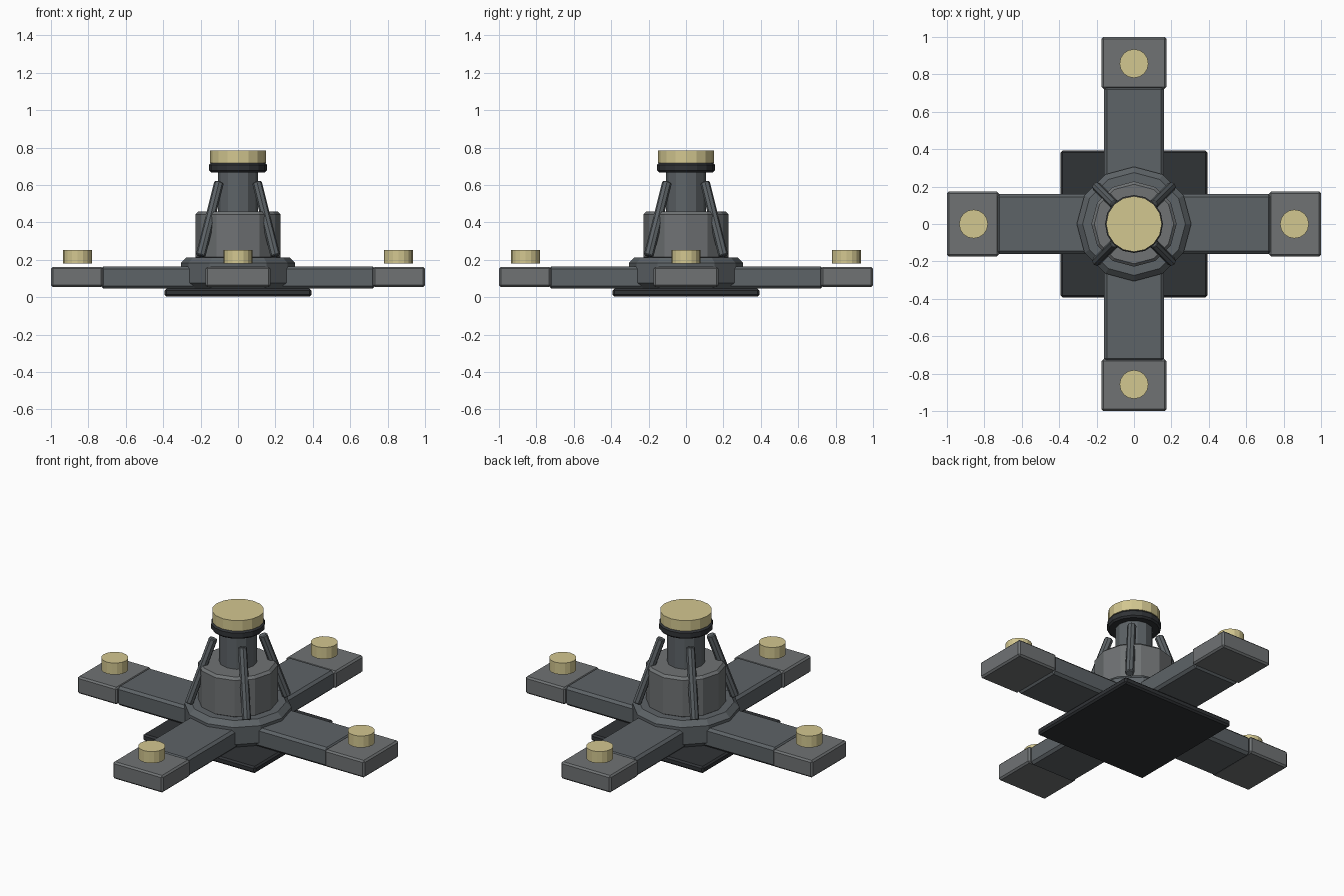
import bpy, math
from mathutils import Vector, Matrix

if "Cube" in bpy.data.objects:
    bpy.data.objects.remove(bpy.data.objects["Cube"])


def material(name, rgb):
    m = bpy.data.materials.new(name)
    m.diffuse_color = (*rgb, 1)
    m.use_nodes = True
    m.node_tree.nodes["Principled BSDF"].inputs["Base Color"].default_value = m.diffuse_color
    return m


DARK = material("dark_rubber", (0.03, 0.033, 0.037))
STEEL = material("steel_grey", (0.11, 0.125, 0.135))
PAD = material("pad_grey", (0.16, 0.17, 0.175))
BRASS = material("pale_brass", (0.65, 0.57, 0.28))


def finish(name, mat, bevel):
    ob = bpy.context.object
    ob.name = name
    ob.data.materials.append(mat)
    if bevel:
        b = ob.modifiers.new("bevel", 'BEVEL')
        b.width = bevel
        b.segments = 1
        b.limit_method = 'ANGLE'
        b.angle_limit = math.radians(50)
    return ob


def box(name, lo, hi, mat, bevel, turn=0):
    lo, hi = Vector(lo), Vector(hi)
    bpy.ops.mesh.primitive_cube_add(size=1)
    size = hi - lo
    rot = Matrix.Rotation(turn, 4, 'Z')
    bpy.context.object.data.transform(
        rot @ Matrix.Translation((lo + hi) / 2) @ Matrix.Diagonal((*size, 1)))
    return finish(name, mat, bevel)


def disc(name, r, z0, z1, mat, sides, bevel=0, xy=(0, 0)):
    # Half-turn of 90 degrees puts a corner of the polygon on the x axis
    bpy.ops.mesh.primitive_cylinder_add(vertices=sides, radius=r, depth=z1 - z0)
    bpy.context.object.data.transform(
        Matrix.Translation((*xy, (z0 + z1) / 2)) @ Matrix.Rotation(math.pi / 2, 4, 'Z'))
    return finish(name, mat, bevel)


def rod(name, a, b, r, mat, sides, bevel):
    a, b = Vector(a), Vector(b)
    bpy.ops.mesh.primitive_cylinder_add(vertices=sides, radius=r, depth=(b - a).length)
    ob = bpy.context.object
    rot = (b - a).to_track_quat('Z', 'Y').to_matrix().to_4x4()
    ob.data.transform(Matrix.Translation((a + b) / 2) @ rot)
    return finish(name, mat, bevel)


# Base plate and central column
box("base_plate", (-0.392, -0.392, 0.003), (0.392, 0.392, 0.045), DARK, 0.01)
disc("hub", 0.306, 0.045, 0.213, STEEL, 12, 0.03)
disc("column_body", 0.228, 0.2, 0.458, PAD, 12, 0.015)
disc("column_neck", 0.108, 0.44, 0.69, STEEL, 12)
disc("collar_ring", 0.155, 0.667, 0.717, DARK, 16, 0.01)
disc("top_cap", 0.149, 0.718, 0.783, BRASS, 16)

# Four arms, each with an end pad, a raised button and a diagonal brace
for i in range(4):
    t = i * math.pi / 2
    box(f"arm_{i}", (0.2, -0.16, 0.045), (0.735, 0.16, 0.165), STEEL, 0.015, t)
    box(f"arm_pad_{i}", (0.723, -0.174, 0.055), (1.0, 0.174, 0.162), PAD, 0.01, t)
    disc(f"button_{i}", 0.077, 0.18, 0.253, BRASS, 16, 0,
         (0.858 * math.cos(t), 0.858 * math.sin(t)))
    d = t + math.pi / 4
    c, s = math.cos(d), math.sin(d)
    rod(f"brace_{i}", (0.283 * c, 0.283 * s, 0.22), (0.143 * c, 0.143 * s, 0.615),
        0.026, STEEL, 8, 0.005)
